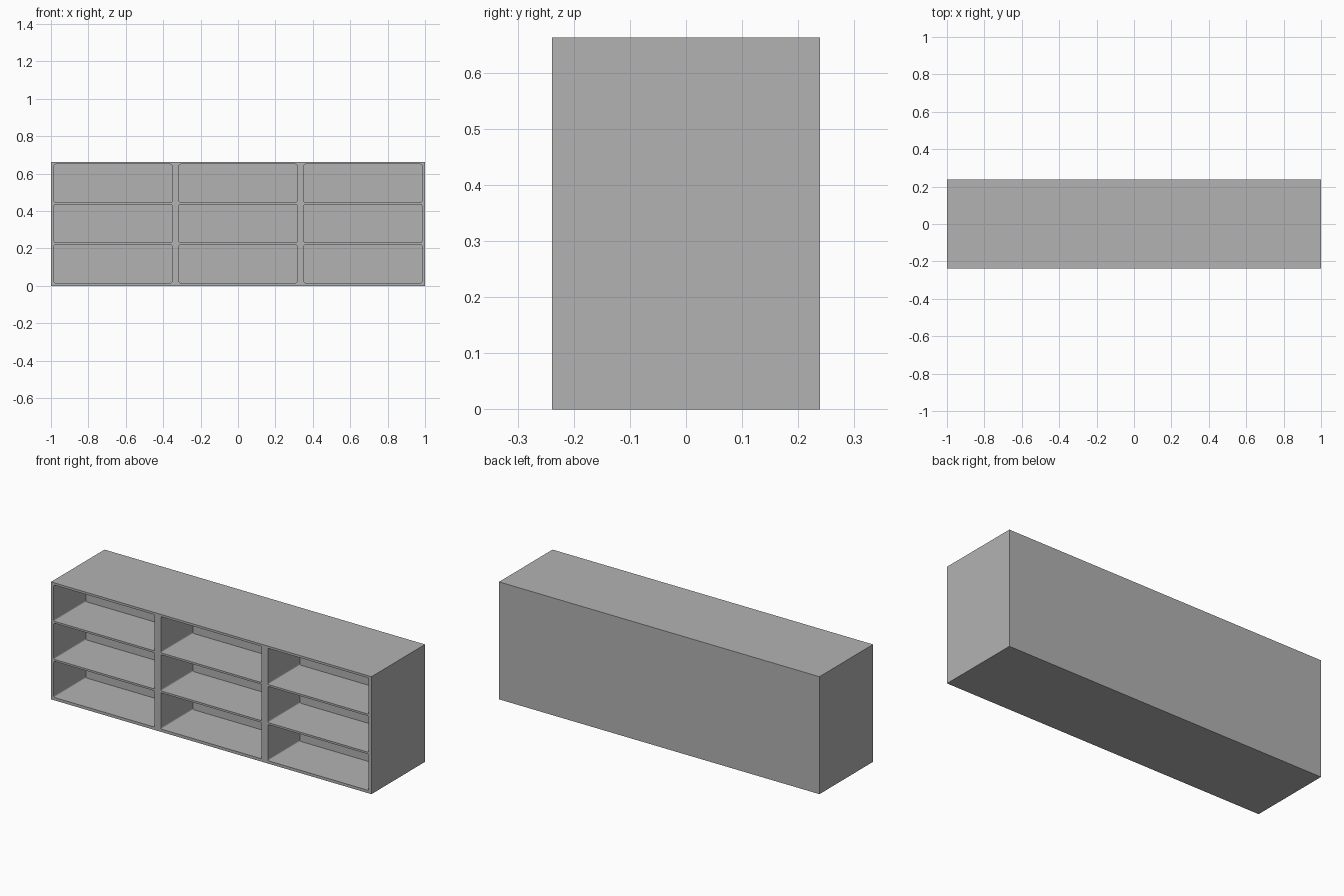
import bpy
import bmesh
from mathutils import Matrix, Vector

WIDTH, DEPTH, HEIGHT = 2.0, 0.477, 0.6625
OPEN_W, OPEN_H, OPEN_D = 0.63, 0.204, 0.287
PITCH_X, PITCH_Z = 0.668, 0.215
FIRST_Z = 0.118

old = bpy.data.objects.get("Cube")
if old:
    bpy.data.objects.remove(old, do_unlink=True)

grey = bpy.data.materials.new("plain grey")
grey.use_nodes = True
colour = (0.448, 0.448, 0.448, 1)
grey.diffuse_color = colour
grey.node_tree.nodes["Principled BSDF"].inputs["Base Color"].default_value = colour


def box(name, size, centre, round_depth_edges=0):
    """Box with optional rounding of the edges that run front to back."""
    bm = bmesh.new()
    bmesh.ops.create_cube(bm, size=1, matrix=Matrix.LocRotScale(
        Vector(centre), None, Vector(size)))
    if round_depth_edges:
        edges = [e for e in bm.edges
                 if abs((e.verts[0].co - e.verts[1].co).normalized().y) > 0.9]
        bmesh.ops.bevel(bm, geom=edges, offset=round_depth_edges,
                        segments=3, profile=0.5, affect='EDGES')
    mesh = bpy.data.meshes.new(name)
    bm.to_mesh(mesh)
    bm.free()
    mesh.materials.append(grey)
    obj = bpy.data.objects.new(name, mesh)
    bpy.context.collection.objects.link(obj)
    return obj


# Cabinet body
cabinet = box("shelf_cabinet", (WIDTH, DEPTH, HEIGHT), (0, 0, HEIGHT / 2))

# Three by three open compartments, sunk into the front
margin = 0.1
cutters = []
for column in (-1, 0, 1):
    for row in range(3):
        cutter = box("compartment_cutter", (OPEN_W, OPEN_D + margin, OPEN_H),
                     (column * PITCH_X, -DEPTH / 2 + (OPEN_D - margin) / 2,
                      FIRST_Z + row * PITCH_Z), 0.007)
        cutter.hide_render = True
        cut = cabinet.modifiers.new("compartment", 'BOOLEAN')
        cut.operation = 'DIFFERENCE'
        cut.solver = 'EXACT'
        cut.object = cutter
        cutters.append(cutter)

# Bake the cuts and drop the cutters
bpy.context.view_layer.update()
evaluated = cabinet.evaluated_get(bpy.context.evaluated_depsgraph_get())
finished = bpy.data.meshes.new_from_object(evaluated)
cabinet.modifiers.clear()
cabinet.data = finished
finished.materials.clear()
finished.materials.append(grey)
for face in finished.polygons:
    face.material_index = 0
for cutter in cutters:
    bpy.data.objects.remove(cutter, do_unlink=True)
